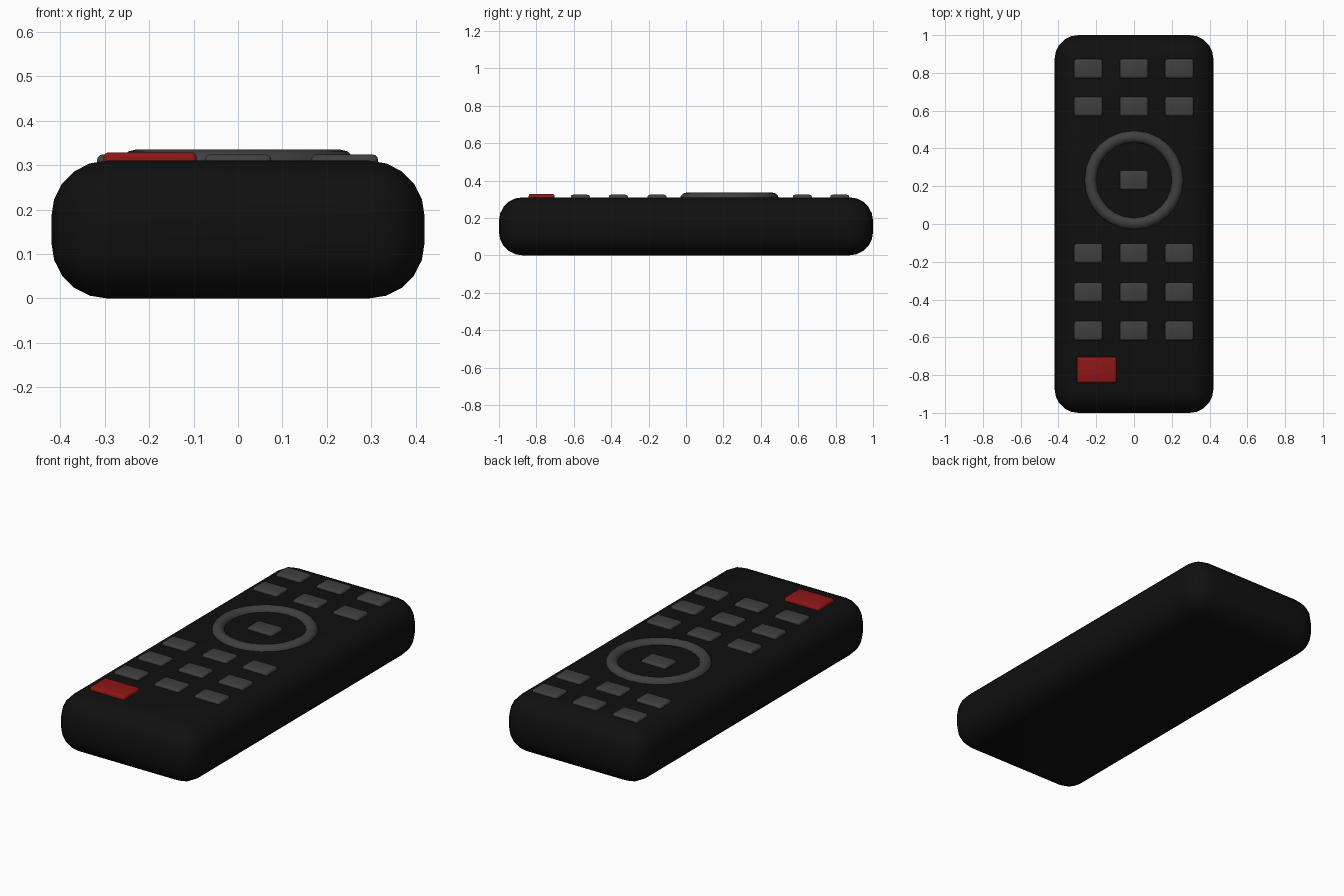
import bpy
import math

if "Cube" in bpy.data.objects:
    bpy.data.objects.remove(bpy.data.objects["Cube"])


def material(name, rgb):
    m = bpy.data.materials.new(name)
    m.diffuse_color = (*rgb, 1.0)
    m.use_nodes = True
    m.node_tree.nodes["Principled BSDF"].inputs["Base Color"].default_value = m.diffuse_color
    return m


BLACK = material("black_plastic", (0.005, 0.005, 0.005))
GREY = material("grey_rubber", (0.05, 0.05, 0.05))
RED = material("red_rubber", (0.27, 0.008, 0.008))


def finish(ob, name, mat):
    ob.name = name
    ob.data.materials.append(mat)
    bpy.ops.object.shade_smooth_by_angle(angle=math.radians(35))
    return ob


def rounded_box(name, lo, hi, radius, segments, mat):
    centre = [(a + b) / 2 for a, b in zip(lo, hi)]
    bpy.ops.mesh.primitive_cube_add(size=1, location=centre)
    ob = bpy.context.object
    ob.scale = [b - a for a, b in zip(lo, hi)]
    bpy.ops.object.transform_apply(location=False, rotation=False, scale=True)
    bev = ob.modifiers.new("round", 'BEVEL')
    bev.width = radius
    bev.segments = segments
    bev.limit_method = 'NONE'
    bpy.ops.object.modifier_apply(modifier=bev.name)
    return finish(ob, name, mat)


def button(name, x, y, w, d, top, mat):
    rounded_box(name, (x - w / 2, y - d / 2, 0.285), (x + w / 2, y + d / 2, top),
                0.012, 3, mat)


# Casing
rounded_box("casing", (-0.42, -1, 0), (0.42, 1, 0.31), 0.125, 5, BLACK)

# Rows of keys
for r, y in enumerate((0.822, 0.622, -0.155, -0.362, -0.565)):
    for c, x in enumerate((-0.242, 0, 0.24)):
        button(f"key_{r + 1}_{c + 1}", x, y, 0.15, 0.102, 0.324, GREY)

# Navigation ring with its centre key
bpy.ops.mesh.primitive_torus_add(location=(0, 0.232, 0.302), major_radius=0.231,
                                 minor_radius=0.033, major_segments=24, minor_segments=12)
finish(bpy.context.object, "navigation_ring", GREY)
button("centre_key", 0, 0.232, 0.15, 0.102, 0.324, GREY)

# Power key
button("power_key", -0.198, -0.772, 0.21, 0.138, 0.329, RED)
